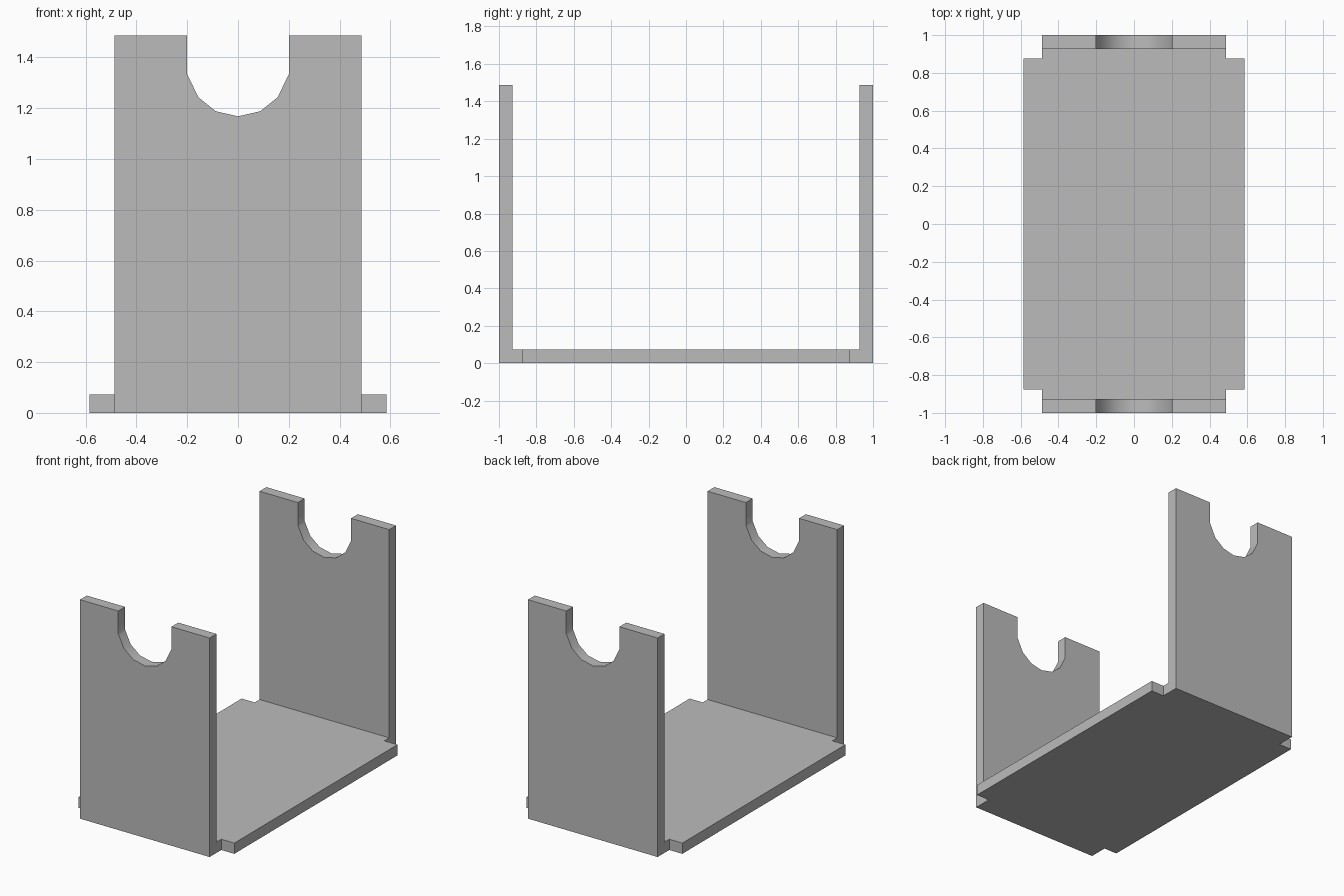
import bpy
import bmesh
from math import sin, cos, pi

cube = bpy.data.objects.get("Cube")
if cube:
    bpy.data.objects.remove(cube, do_unlink=True)

# Overall sizes
THICK = 0.073
HEIGHT = 1.487
WALL_X = 0.487
BASE_X = 0.585
BASE_Y = 0.875
NOTCH_R = 0.2
NOTCH_Z = 1.368

grey = bpy.data.materials.new("grey")
grey.use_nodes = True
colour = (0.5, 0.5, 0.5, 1)
grey.diffuse_color = colour
grey.node_tree.nodes["Principled BSDF"].inputs["Base Color"].default_value = colour


def extrude_profile(name, points, direction):
    """Fill a closed outline and extrude it along a direction."""
    bm = bmesh.new()
    face = bm.faces.new([bm.verts.new(p) for p in points])
    result = bmesh.ops.extrude_face_region(bm, geom=[face], use_keep_orig=True)
    moved = [v for v in result["geom"] if isinstance(v, bmesh.types.BMVert)]
    bmesh.ops.translate(bm, verts=moved, vec=direction)
    bmesh.ops.recalc_face_normals(bm, faces=bm.faces)
    mesh = bpy.data.meshes.new(name)
    bm.to_mesh(mesh)
    bm.free()
    mesh.materials.append(grey)
    obj = bpy.data.objects.new(name, mesh)
    bpy.context.collection.objects.link(obj)
    bpy.ops.object.select_all(action="DESELECT")
    obj.select_set(True)
    bpy.context.view_layer.objects.active = obj
    bpy.ops.object.shade_smooth_by_angle(angle=pi / 6)
    return obj


# Base plate with a small step cut out of each corner, ending at the walls
inner = 1 - THICK
quarter = [(BASE_X, BASE_Y), (WALL_X, BASE_Y), (WALL_X, inner)]
right_half = [(x, -y) for x, y in reversed(quarter)] + quarter
outline = right_half + [(-x, -y) for x, y in right_half]
extrude_profile("base_plate", [(x, y, 0) for x, y in outline], (0, 0, THICK))

# End walls with a U-shaped cradle notch in the top edge
arc = [(NOTCH_R * cos(a), NOTCH_Z + NOTCH_R * sin(a))
       for a in (-pi / 2 + i * pi / 7 for i in range(-3, 4))]
notch = ([(-NOTCH_R, HEIGHT), (-NOTCH_R, NOTCH_Z - 0.035)] + arc
         + [(NOTCH_R, NOTCH_Z - 0.035), (NOTCH_R, HEIGHT)])
wall = [(-WALL_X, 0), (-WALL_X, HEIGHT)] + notch + [(WALL_X, HEIGHT), (WALL_X, 0)]
for name, side in (("front_wall", -1), ("back_wall", 1)):
    extrude_profile(name, [(x, side * inner, z) for x, z in wall], (0, side * THICK, 0))
